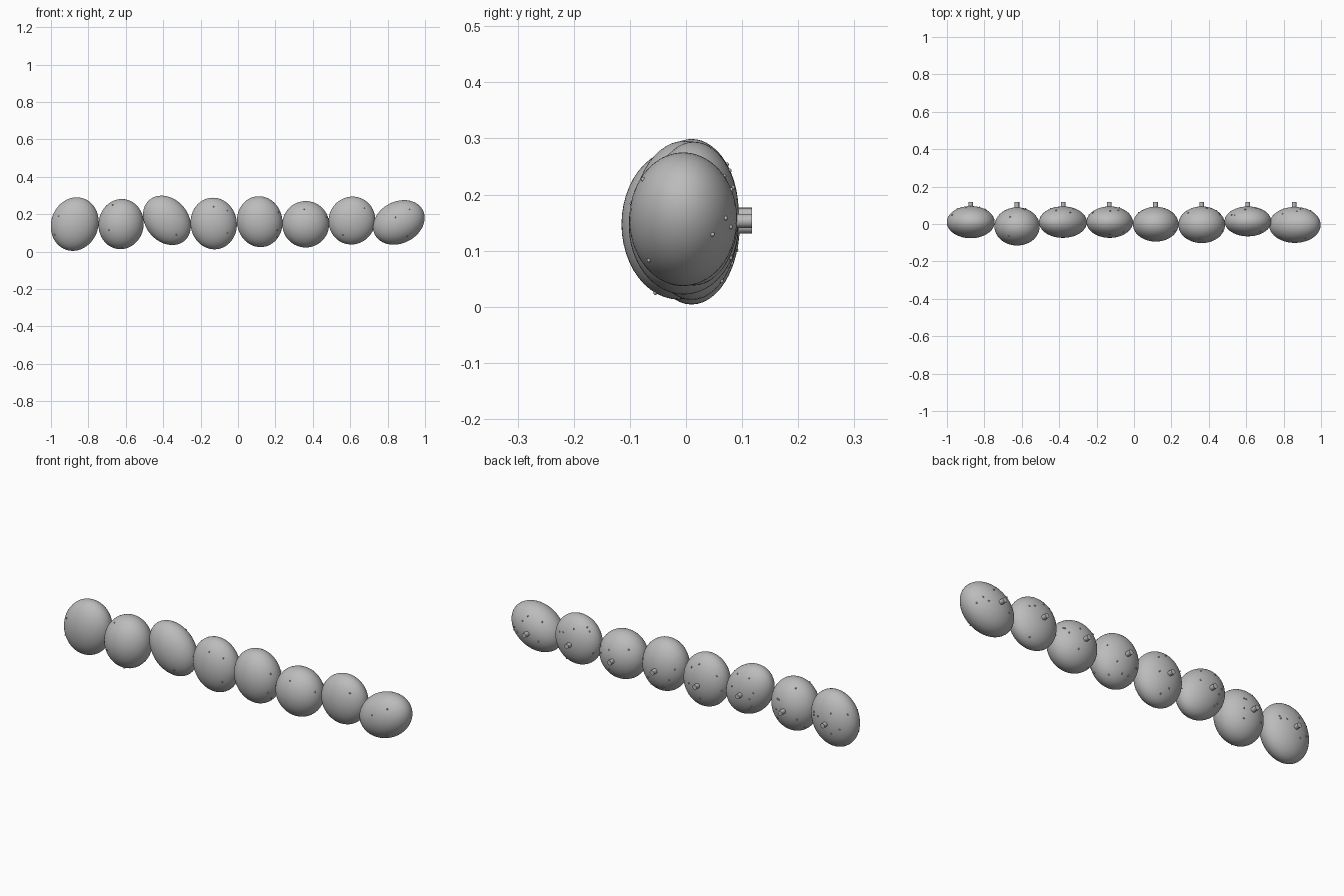
import bpy, math, random
from mathutils import Matrix, Vector

if "Cube" in bpy.data.objects:
    bpy.data.objects.remove(bpy.data.objects["Cube"])

random.seed(7)


def flat(name, value):
    m = bpy.data.materials.new(name)
    m.diffuse_color = (value, value, value, 1)
    m.use_nodes = True
    m.node_tree.nodes["Principled BSDF"].inputs["Base Color"].default_value = m.diffuse_color
    return m


grey = flat("stone_grey", 0.5)


def finish(ob, name, smooth=True):
    ob.name = name
    ob.data.materials.append(grey)
    if smooth:
        bpy.ops.object.shade_smooth_by_angle()
    return ob


# Pebbles: centre x, y, z; half extents x, y, z; lean (x-z covariance)
pebbles = [
    (-.873, .010, .147, .128, .086, .143, .0015),
    (-.625, -.013, .147, .121, .102, .134, .0005),
    (-.380, .010, .167, .128, .084, .132, -.0038),
    (-.130, .010, .150, .124, .084, .138, -.0006),
    (.116, -.001, .160, .122, .093, .136, -.0006),
    (.362, -.004, .146, .125, .098, .124, 0),
    (.609, .014, .166, .125, .080, .128, .0004),
    (.860, -.005, .156, .138, .096, .119, .0034),
]


def surface_point(p, x, z, side):
    """Point on a pebble at front-plane position x, z; None when outside."""
    cx, cy, cz, hx, hy, hz, s = p
    u, w = x - cx, z - cz
    q = (u * u * hz * hz - 2 * s * u * w + w * w * hx * hx) / (hx * hx * hz * hz - s * s)
    return Vector((x, cy + side * hy * math.sqrt(1 - q), z)) if q < 1 else None


def bump(loc):
    bpy.ops.mesh.primitive_ico_sphere_add(subdivisions=2, radius=.004, location=loc)
    finish(bpy.context.object, "surface_bump")


for i, p in enumerate(pebbles):
    cx, cy, cz, hx, hy, hz, s = p
    mean, half = (hx * hx + hz * hz) / 2, (hx * hx - hz * hz) / 2
    spread = math.hypot(half, s)
    long_r, short_r = math.sqrt(mean + spread), math.sqrt(mean - spread)
    angle = .5 * math.atan2(s, half)

    # Rounded pebble body
    bpy.ops.mesh.primitive_uv_sphere_add(segments=48, ring_count=32, radius=1)
    body = bpy.context.object
    body.data.transform(Matrix.Translation((cx, cy, cz))
                        @ Matrix.Rotation(-angle, 4, 'Y')
                        @ Matrix.Diagonal((long_r, hy, short_r, 1)))
    finish(body, f"pebble_{i + 1}")

    # Short peg on the back
    bpy.ops.mesh.primitive_cylinder_add(vertices=12, radius=.0125, depth=.068,
                                        location=(-.873 + .247 * i, .084, cz - .003),
                                        rotation=(math.pi / 2, 0, 0))
    finish(bpy.context.object, f"back_peg_{i + 1}")

    # Scattered bumps on the rear half
    for _ in range(7):
        t, r = random.uniform(0, math.tau), random.uniform(.35, .97)
        loc = surface_point(p, cx + hx * r * math.cos(t), cz + hz * r * math.sin(t), 1)
        if loc:
            bump(loc)

# Bumps on the front half
front_bumps = [(-.96, .19), (-.98, .09), (-.67, .25), (-.69, .115), (-.62, .025),
               (-.33, .09), (-.13, .24), (-.056, .22), (-.056, .10), (.216, .21),
               (.21, .115), (.21, .078), (.355, .227), (.473, .184), (.473, .078),
               (.505, .25), (.676, .233), (.56, .088), (.842, .184), (.917, .227),
               (.906, .083)]
for x, z in front_bumps:
    p = min(pebbles, key=lambda b: abs(b[0] - x))
    loc = surface_point(p, x, z, -1)
    if loc:
        bump(loc)
